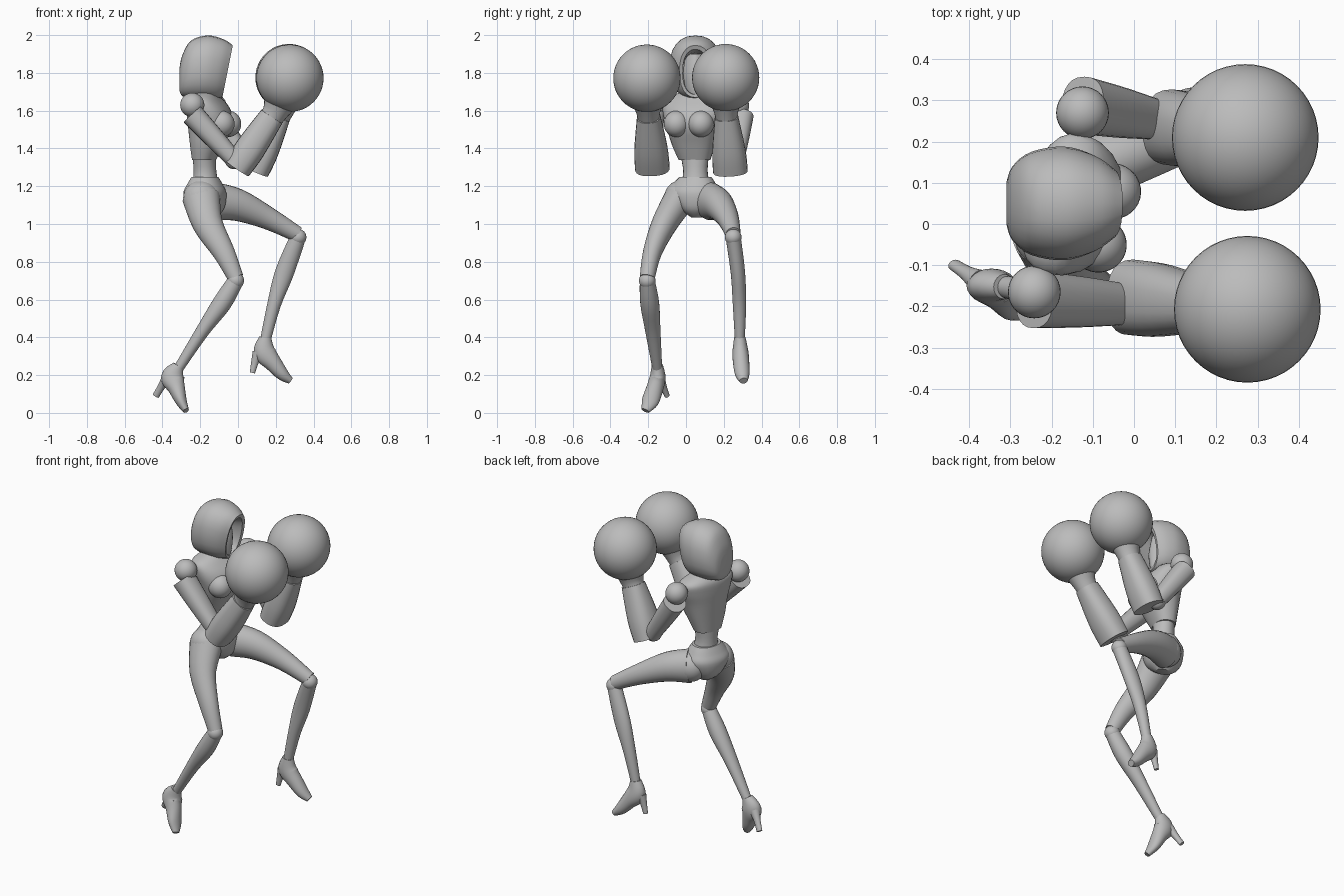
import bpy, math
from mathutils import Vector as V

if "Cube" in bpy.data.objects:
    bpy.data.objects.remove(bpy.data.objects["Cube"])

grey = bpy.data.materials.new("plain grey")
grey.use_nodes = True
COL = (0.5, 0.5, 0.5, 1)
grey.diffuse_color = COL
grey.node_tree.nodes["Principled BSDF"].inputs["Base Color"].default_value = COL

SIDE = V((0, 1, 0))
TORSO_SIDE = V((0.26, 0.965, 0))   # the upper body is twisted
HIP_SIDE = V((0.3, 0.95, 0))


def finish(ob, name, angle=38):
    ob.name = name
    if not ob.data.materials:
        ob.data.materials.append(grey)
    bpy.ops.object.select_all(action='DESELECT')
    ob.select_set(True)
    bpy.context.view_layer.objects.active = ob
    bpy.ops.object.shade_smooth_by_angle(angle=math.radians(angle))
    return ob


def skin(name, rings, angle=38):
    """Join equal rings of points into a capped surface."""
    n = len(rings[0])
    faces = [(r * n + i, r * n + (i + 1) % n, (r + 1) * n + (i + 1) % n, (r + 1) * n + i)
             for r in range(len(rings) - 1) for i in range(n)]
    faces += [tuple(reversed(range(n))), tuple(range((len(rings) - 1) * n, len(rings) * n))]
    me = bpy.data.meshes.new(name)
    me.from_pydata([p for r in rings for p in r], [], faces)
    ob = bpy.data.objects.new(name, me)
    bpy.context.collection.objects.link(ob)
    bpy.context.view_layer.objects.active = ob
    ob.select_set(True)
    bpy.ops.object.mode_set(mode='EDIT')
    bpy.ops.mesh.select_all(action='SELECT')
    bpy.ops.mesh.normals_make_consistent(inside=False)
    bpy.ops.object.mode_set(mode='OBJECT')
    return finish(ob, name, angle)


def oval(c, u, v, power=1.0, n=24):
    def s(t):
        return math.copysign(abs(t) ** power, t)
    return [c + u * s(math.cos(2 * math.pi * i / n)) + v * s(math.sin(2 * math.pi * i / n))
            for i in range(n)]


def smooth(pts, steps):
    """Catmull-Rom interpolation of the path and its radii."""
    out = []
    for i in range(len(pts) - 1):
        p = [pts[max(0, min(len(pts) - 1, i + k))] for k in (-1, 0, 1, 2)]
        for j in range(steps):
            t = j / steps
            out.append([0.5 * (2 * b + (c - a) * t + (2 * a - 5 * b + 4 * c - d) * t * t
                               + (3 * b - a - 3 * c + d) * t ** 3) for a, b, c, d in zip(*p)])
    return out + [list(pts[-1])]


def limb(name, pts, side=SIDE, flat=False, power=1.0, steps=4):
    """Loft along (x, y, z, half width, half depth); flat keeps the rings level."""
    pts = smooth(pts, steps)
    rings = []
    for i, p in enumerate(pts):
        a, b = pts[max(0, i - 1)], pts[min(len(pts) - 1, i + 1)]
        t = V((0, 0, 1)) if flat else (V(b[:3]) - V(a[:3])).normalized()
        u = (side - t * side.dot(t)).normalized()
        rings.append(oval(V(p[:3]), u * p[3], t.cross(u) * p[4], power))
    return skin(name, rings)


def ball(name, loc, scale, turn=0, seg=32):
    bpy.ops.mesh.primitive_uv_sphere_add(segments=seg, ring_count=seg // 2, radius=1,
                                         location=loc, rotation=(0, 0, turn))
    ob = bpy.context.object
    ob.scale = scale if isinstance(scale, tuple) else (scale,) * 3
    return finish(ob, name)


# Torso: ribcage, bust, waist, neck
limb("ribcage", [(-.18, .045, 1.34, .085, .06), (-.165, .04, 1.42, .115, .085),
                 (-.145, .04, 1.52, .145, .115), (-.155, .045, 1.6, .17, .11),
                 (-.175, .05, 1.66, .165, .085), (-.175, .05, 1.70, .07, .05)],
     TORSO_SIDE, flat=True, power=.85)
for label, s in (("left", 1), ("right", -1)):
    c = V((-.07, .015, 1.53)) + TORSO_SIDE * .067 * s
    ball(label + "_bust", c, (.07, .068, .07), -.26)
limb("waist", [(-.17, .05, 1.2, .08, .07), (-.175, .05, 1.28, .065, .06),
               (-.18, .045, 1.38, .08, .06)], HIP_SIDE, flat=True)
limb("neck", [(-.17, .05, 1.66, .05, .045), (-.16, .05, 1.76, .04, .04)], flat=True)
limb("pelvis", [(-.165, .06, 1.035, .03, .045), (-.17, .055, 1.08, .085, .095),
                (-.175, .045, 1.16, .135, .11), (-.175, .045, 1.21, .115, .09),
                (-.175, .05, 1.25, .085, .068)], HIP_SIDE, flat=True, power=.9)

# Hood: rings from the back to the rim, then back into the opening
hood = smooth([(-.31, 1.765, .06, .05, 0), (-.295, 1.785, .108, .09, 0),
               (-.25, 1.818, .152, .125, 0), (-.17, 1.83, .168, .138, .05),
               (-.1, 1.82, .158, .118, .15), (-.055, 1.808, .138, .085, .2)], 4)
hood += [(-.06, 1.805, .12, .068, .2), (-.10, 1.80, .11, .07, .15), (-.15, 1.80, .1, .07, 0)]
skin("hood", [oval(V((x, .05, z)), V((0, w, 0)), V((sh * h, 0, h)), .88)
              for x, z, h, w, sh in hood], 45)
# Wedge-shaped face inside the hood
limb("face", [(-.125, .05, 1.65, .025, .025), (-.13, .05, 1.71, .05, .045),
              (-.135, .05, 1.8, .065, .055), (-.14, .05, 1.9, .05, .04)],
     flat=True, power=1.3)

# Arms: shoulder ball, upper arm, elbow, flared forearm, round glove
ARMS = {"right": ((-.242, -.165, 1.63), (-.02, -.195, 1.34), (-.005, -.178, 1.295),
                  (.2, -.2, 1.6), (.275, -.207, 1.772)),
        "left": ((-.125, .27, 1.625), (.045, .255, 1.33), (.09, .235, 1.28),
                 (.225, .212, 1.6), (.27, .21, 1.775))}
for label, (sh, el, cuff, wrist, glove) in ARMS.items():
    out = 1 if label == "left" else -1
    sh, el, cuff, wrist, glove = map(V, (sh, el, cuff, wrist, glove))
    ball(label + "_shoulder", sh, .064)
    start = sh + V((0, .018 * out, -.05))
    limb(label + "_upper_arm", [(*start, .07, .062), (*start.lerp(el, .5), .062, .055),
                                (*el, .05, .045)], power=.85)
    ball(label + "_elbow", el, .05)
    limb(label + "_forearm", [(*cuff, .092, .075), (*cuff.lerp(wrist, .35), .088, .08),
                              (*cuff.lerp(wrist, .9), .062, .066)], power=.82)
    limb(label + "_glove_cuff", [(*cuff.lerp(wrist, .8), .055, .06), (*wrist, .066, .07),
                                 (*wrist.lerp(glove, .6), .115, .115)])
    ball(label + "_glove", glove, .178, seg=48)

# Legs: thigh, knee, calf
LEGS = {"right": [(-.195, -.03, 1.14, .085, .1), (-.16, -.115, 1.0, .068, .08),
                  (-.075, -.178, .85, .05, .058), (-.012, -.205, .715, .04, .042)],
        "left": [(-.12, .13, 1.12, .085, .1), (.0, .175, 1.1, .078, .085),
                 (.16, .222, 1.03, .058, .06), (.315, .25, .945, .04, .042)]}
CALVES = {"right": [(-.012, -.205, .70, .04, .042), (-.085, -.192, .58, .05, .05),
                    (-.19, -.175, .43, .04, .036), (-.315, -.152, .235, .026, .026)],
          "left": [(.318, .25, .93, .04, .042), (.245, .275, .74, .038, .05),
                   (.19, .283, .57, .035, .036), (.145, .285, .385, .026, .028)]}
for label, pts in LEGS.items():
    limb(label + "_thigh", pts)
    ball(label + "_hip", pts[0][:3], (.095, .085, .09))
    ball(label + "_knee", CALVES[label][0][:3], .044)
    limb(label + "_calf", CALVES[label])

# High-heeled shoes: body lofted from ankle to toe, plus the heel spike
SHOES = {"right": ([(-.315, -.152, .25, .03, .03), (-.345, -.15, .19, .042, .062),
                    (-.325, -.165, .13, .045, .045), (-.30, -.19, .06, .045, .03),
                    (-.275, -.215, .012, .022, .016)],
                   [(-.375, -.14, .185, .03, .03), (-.405, -.12, .14, .018, .02),
                    (-.435, -.1, .09, .014, .018)]),
         "left": ([(.145, .285, .4, .03, .032), (.14, .288, .325, .042, .058),
                   (.185, .292, .265, .043, .046), (.235, .298, .205, .038, .034),
                   (.278, .305, .17, .022, .018)],
                  [(.105, .287, .32, .028, .028), (.09, .287, .27, .018, .02),
                   (.076, .287, .212, .013, .014)])}
for label, (body, spike) in SHOES.items():
    limb(label + "_shoe", body)
    limb(label + "_heel", spike)
